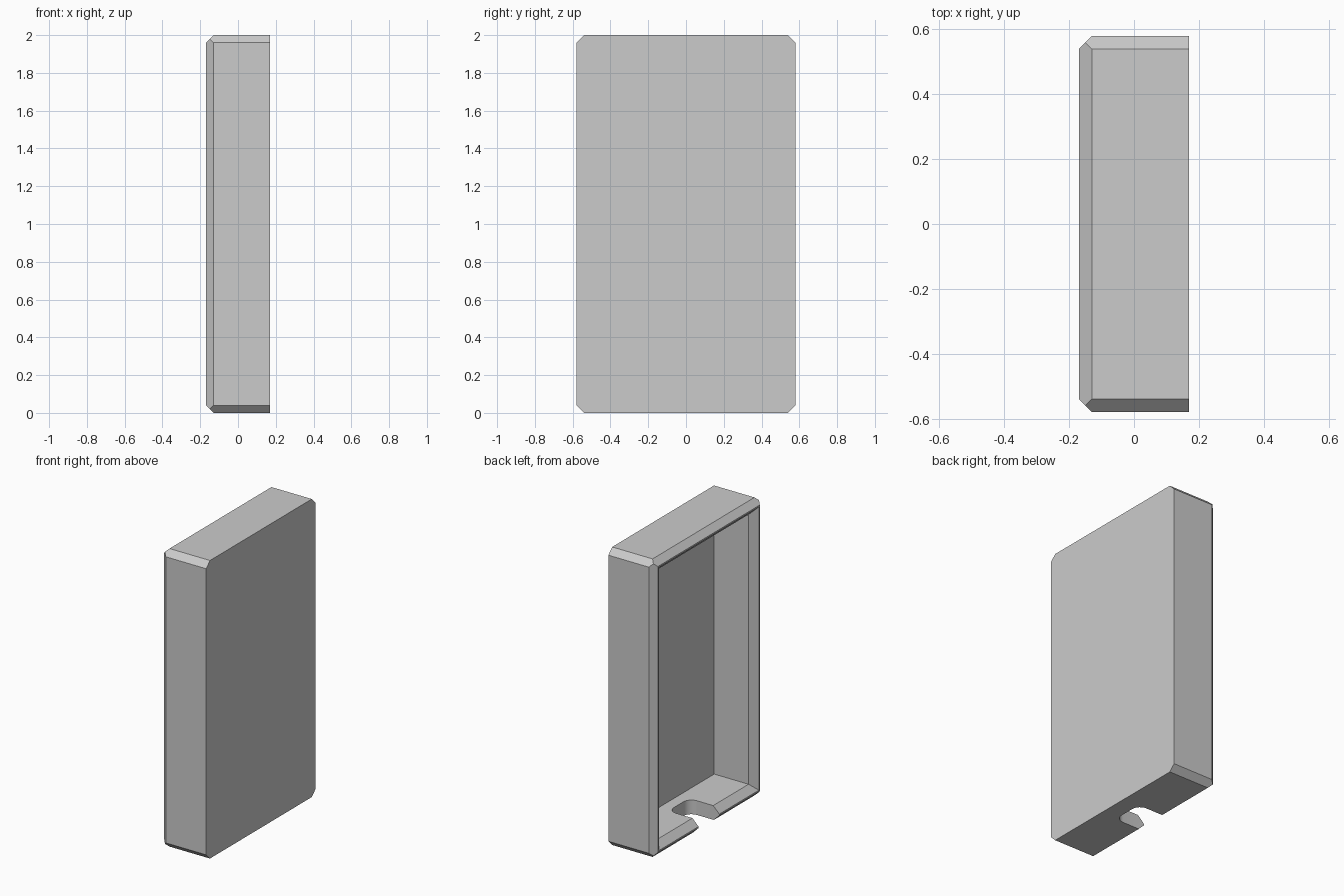
import bpy, bmesh, math
from mathutils import Vector

old = bpy.data.objects.get("Cube")
if old:
    bpy.data.objects.remove(old, do_unlink=True)

# Main dimensions
HALF_X, HALF_Y, HEIGHT = 0.17, 0.58, 2.0
CHAMFER = 0.04
MID_Z = HEIGHT / 2

grey = bpy.data.materials.new("light_grey")
grey.use_nodes = True
grey.diffuse_color = (0.6, 0.6, 0.6, 1)
grey.node_tree.nodes["Principled BSDF"].inputs["Base Color"].default_value = (0.6, 0.6, 0.6, 1)


def add_object(name, bm):
    bmesh.ops.recalc_face_normals(bm, faces=bm.faces)
    mesh = bpy.data.meshes.new(name)
    bm.to_mesh(mesh)
    bm.free()
    mesh.materials.append(grey)
    obj = bpy.data.objects.new(name, mesh)
    bpy.context.collection.objects.link(obj)
    return obj


def loft(name, rings):
    """Join closed rings of points and cap both ends."""
    bm = bmesh.new()
    loops = [[bm.verts.new(p) for p in ring] for ring in rings]
    n = len(loops[0])
    for a, b in zip(loops, loops[1:]):
        for i in range(n):
            j = (i + 1) % n
            bm.faces.new((a[i], a[j], b[j], b[i]))
    bm.faces.new(loops[0])
    bm.faces.new(loops[-1])
    return add_object(name, bm)


def rect_ring(x, inset):
    y, z = HALF_Y - inset, MID_Z - inset
    return [(x, sy * y, MID_Z + sz * z) for sy, sz in ((-1, -1), (1, -1), (1, 1), (-1, 1))]


# Outer block, with straight chamfers cut on the long edges and the open side
bm = bmesh.new()
bmesh.ops.create_cube(bm, size=1)
for v in bm.verts:
    v.co = (v.co.x * 2 * HALF_X, v.co.y * 2 * HALF_Y, MID_Z + v.co.z * HEIGHT)
half = Vector((HALF_X, HALF_Y, MID_Z))
directions = [(0, sy, sz) for sy in (-1, 1) for sz in (-1, 1)]
directions += [(-1, s, 0) for s in (-1, 1)] + [(-1, 0, s) for s in (-1, 1)]
for d in directions:
    normal = Vector(d)
    corner = Vector([d[i] * half[i] for i in range(3)]) + Vector((0, 0, MID_Z))
    geom = bm.verts[:] + bm.edges[:] + bm.faces[:]
    cut = bmesh.ops.bisect_plane(bm, geom=geom, plane_co=corner - normal * CHAMFER / 2,
                                 plane_no=normal, clear_outer=True)
    edges = [e for e in cut["geom_cut"] if isinstance(e, bmesh.types.BMEdge)]
    bmesh.ops.contextual_create(bm, geom=edges)
shell = add_object("case_shell", bm)

# Hollow with a sloping lip around its opening
cavity = loft("cavity_cutter", [rect_ring(-0.25, 0.05), rect_ring(-HALF_X, 0.05),
                                rect_ring(-0.125, 0.095), rect_ring(0.13, 0.095)])

# Slot through the bottom wall, open to the lip, with rounded inner corners
SLOT_Y, SLOT_X, RADIUS = 0.11, 0.055, 0.06
side = [(-0.25, SLOT_Y)]
for i in range(9):
    a = math.pi / 2 * (1 - i / 8)
    side.append((SLOT_X - RADIUS + RADIUS * math.cos(a),
                 SLOT_Y - RADIUS + RADIUS * math.sin(a)))
outline = side + [(x, -y) for x, y in reversed(side)]
slot = loft("slot_cutter", [[(x, y, z) for x, y in outline] for z in (-0.1, 0.2)])

# Cut the hollow and slot, then discard the cutters
bpy.context.view_layer.objects.active = shell
shell.select_set(True)
for cutter in (cavity, slot):
    cutter.hide_render = True
    mod = shell.modifiers.new(cutter.name, "BOOLEAN")
    mod.operation = "DIFFERENCE"
    mod.solver = "EXACT"
    mod.object = cutter
    bpy.ops.object.modifier_apply(modifier=mod.name)
    bpy.data.objects.remove(cutter, do_unlink=True)
bpy.ops.object.shade_smooth_by_angle(angle=math.radians(25))
